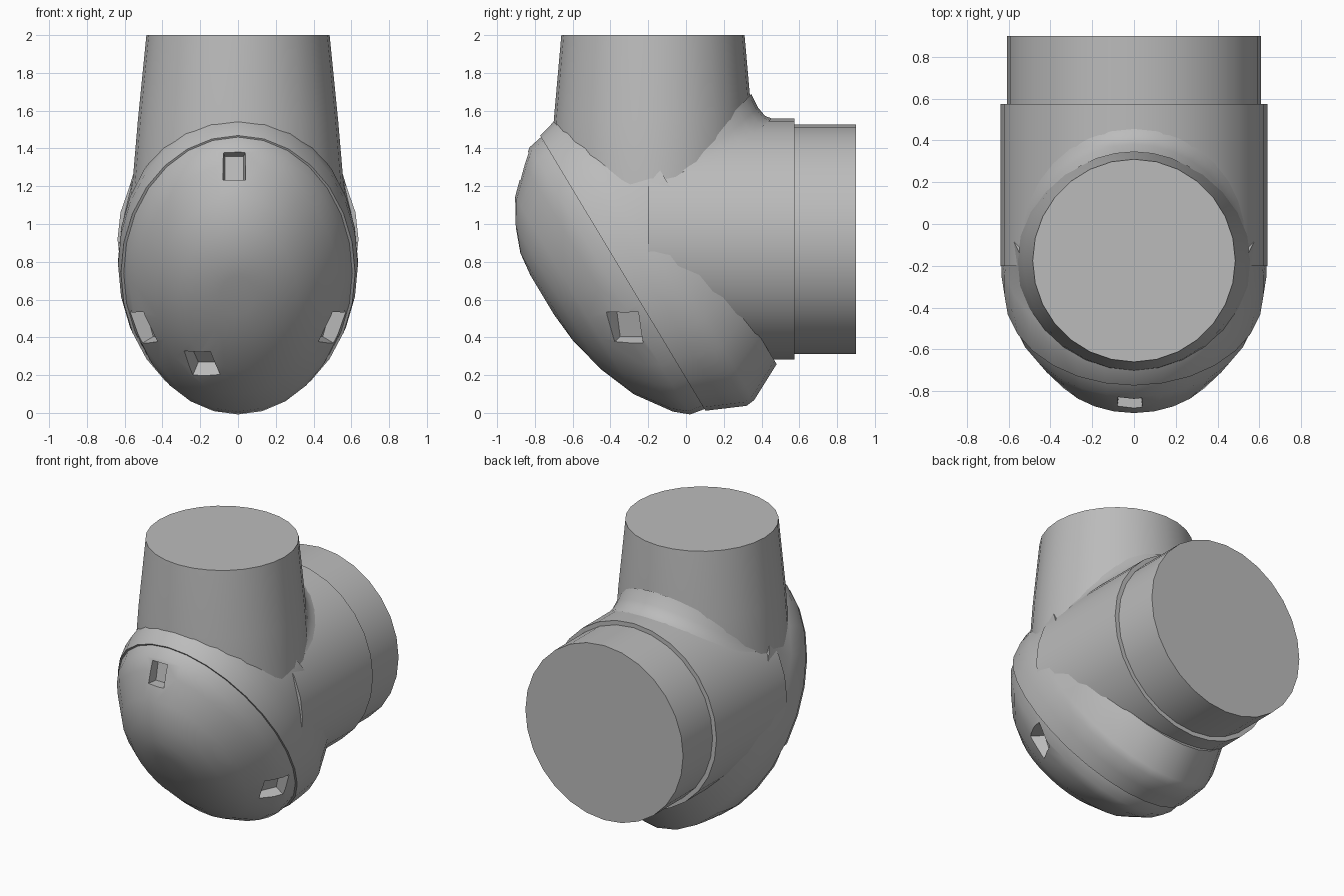
import bpy, bmesh
from math import sin, cos, pi, sqrt, radians
from mathutils import Vector, Matrix

cube = bpy.data.objects.get("Cube")
if cube:
    bpy.data.objects.remove(cube, do_unlink=True)

grey = bpy.data.materials.new("plain grey")
grey.use_nodes = True
GREY = (0.5, 0.5, 0.5, 1)
grey.diffuse_color = GREY
grey.node_tree.nodes["Principled BSDF"].inputs["Base Color"].default_value = GREY

X, Y, Z = Vector((1, 0, 0)), Vector((0, 1, 0)), Vector((0, 0, 1))
SIDES = 28


def finish(name, bm):
    bmesh.ops.recalc_face_normals(bm, faces=bm.faces)
    mesh = bpy.data.meshes.new(name)
    bm.to_mesh(mesh)
    bm.free()
    mesh.materials.append(grey)
    ob = bpy.data.objects.new(name, mesh)
    bpy.context.collection.objects.link(ob)
    return ob


def smooth(ob):
    bpy.ops.object.select_all(action='DESELECT')
    ob.select_set(True)
    bpy.context.view_layer.objects.active = ob
    bpy.ops.object.shade_smooth_by_angle(angle=radians(32))


def loft(name, origin, axis, side, up, rings):
    """Closed elliptical loft; each ring is (distance, shift, half width, half height)."""
    bm = bmesh.new()
    loops = []
    for d, shift, rx, ru in rings:
        c = origin + axis * d + up * shift
        loops.append([bm.verts.new(c + side * rx * cos(2 * pi * i / SIDES)
                                   + up * ru * sin(2 * pi * i / SIDES)) for i in range(SIDES)])
    for a, b in zip(loops, loops[1:]):
        for i in range(SIDES):
            j = (i + 1) % SIDES
            bm.faces.new((a[i], a[j], b[j], b[i]))
    bm.faces.new(loops[0])
    bm.faces.new(loops[-1])
    return finish(name, bm)


# Slanted frame shared by the cap and the housing
slant = Vector((0, -0.857, -0.515)).normalized()
rise = slant.cross(X).normalized()
if rise.z < 0:
    rise = -rise
hub = Vector((0, -0.335, 0.74))

# Domed cap on the outside of the elbow
cap = loft("domed_cap", hub, slant, X, rise, [
    (-0.05, 0, 0.59, 0.82), (0, 0, 0.605, 0.84), (0.08, 0, 0.58, 0.825),
    (0.15, 0, 0.535, 0.765), (0.28, 0.03, 0.43, 0.61),
    (0.36, 0.06, 0.32, 0.44), (0.41, 0.1, 0.2, 0.27), (0.425, 0.12, 0.09, 0.12)])


# Tapered recesses cut into the cap
def recess(location, outward, width, height, depth):
    bm = bmesh.new()
    turn = outward.to_track_quat('Z', 'Y').to_matrix().to_4x4()
    bmesh.ops.create_cone(bm, cap_ends=True, segments=4, radius1=0.5, radius2=0.75, depth=1,
                          matrix=Matrix.Translation(location) @ turn
                          @ Matrix.Diagonal((width, height, depth, 1)) @ Matrix.Rotation(pi / 4, 4, 'Z'))
    cutter = finish("recess_cutter", bm)
    cutter.hide_render = True
    mod = cap.modifiers.new("recess", 'BOOLEAN')
    mod.operation, mod.solver, mod.object = 'DIFFERENCE', 'EXACT', cutter
    bpy.context.view_layer.objects.active = cap
    bpy.ops.object.modifier_apply(modifier=mod.name)
    bpy.data.objects.remove(cutter, do_unlink=True)


recess(Vector((-0.02, -0.87, 1.31)), Vector((0, -1, 0.2)), 0.14, 0.18, 0.16)
recess(Vector((-0.19, -0.43, 0.27)), Vector((-0.25, -0.6, -0.75)), 0.17, 0.2, 0.12)
for s in (-1, 1):
    recess(Vector((s * 0.5, -0.32, 0.45)), Vector((s, -0.45, -0.35)), 0.2, 0.2, 0.14)
smooth(cap)

# Elbow housing behind the cap
smooth(loft("elbow_housing", hub, slant, X, rise, [
    (0, 0, 0.62, 0.85), (-0.1, -0.01, 0.635, 0.885), (-0.2, -0.04, 0.635, 0.9),
    (-0.25, -0.05, 0.63, 0.885), (-0.45, 0, 0.61, 0.833)]))

# Upright tapered neck
NECK_Y = -0.175
smooth(loft("upper_neck", Vector((0, NECK_Y, 0)), Z, X, Y, [
    (0.85, 0, 0.56, 0.53), (1.2, 0, 0.56, 0.54), (1.55, 0, 0.53, 0.525), (2, 0, 0.485, 0.485)]))

# Horizontal barrel and the stepped collar on its end
BARREL_Z, BARREL_R = 0.92, 0.638
axle = Vector((0, 0, BARREL_Z))
smooth(loft("rear_barrel", axle, Y, X, Z, [
    (-0.2, 0, BARREL_R, BARREL_R), (0.575, 0, BARREL_R, BARREL_R)]))
smooth(loft("rear_collar", axle, Y, X, Z, [
    (0.5, 0, 0.608, 0.608), (0.9, 0, 0.608, 0.608)]))

# Saddle fillet between the neck and the barrel
bm = bmesh.new()
STEPS = 16
rows = []
for i in range(STEPS + 1):
    t = radians(-80 + 160 * i / STEPS)
    row = []
    for k in range(4):
        f = k / 3
        r = 0.52 + 0.11 * f * cos(t)
        x, y = r * sin(t), NECK_Y + r * cos(t)
        z = BARREL_Z + sqrt(BARREL_R ** 2 - x * x) + 0.13 * (1 - f) ** 2 * cos(t)
        row.append(bm.verts.new((x, y, z)))
    rows.append(row)
for a, b in zip(rows, rows[1:]):
    for k in range(3):
        bm.faces.new((a[k], a[k + 1], b[k + 1], b[k]))
fillet = finish("neck_fillet", bm)
if fillet.data.polygons[len(fillet.data.polygons) // 2].normal.z < 0:
    fillet.data.flip_normals()
smooth(fillet)
